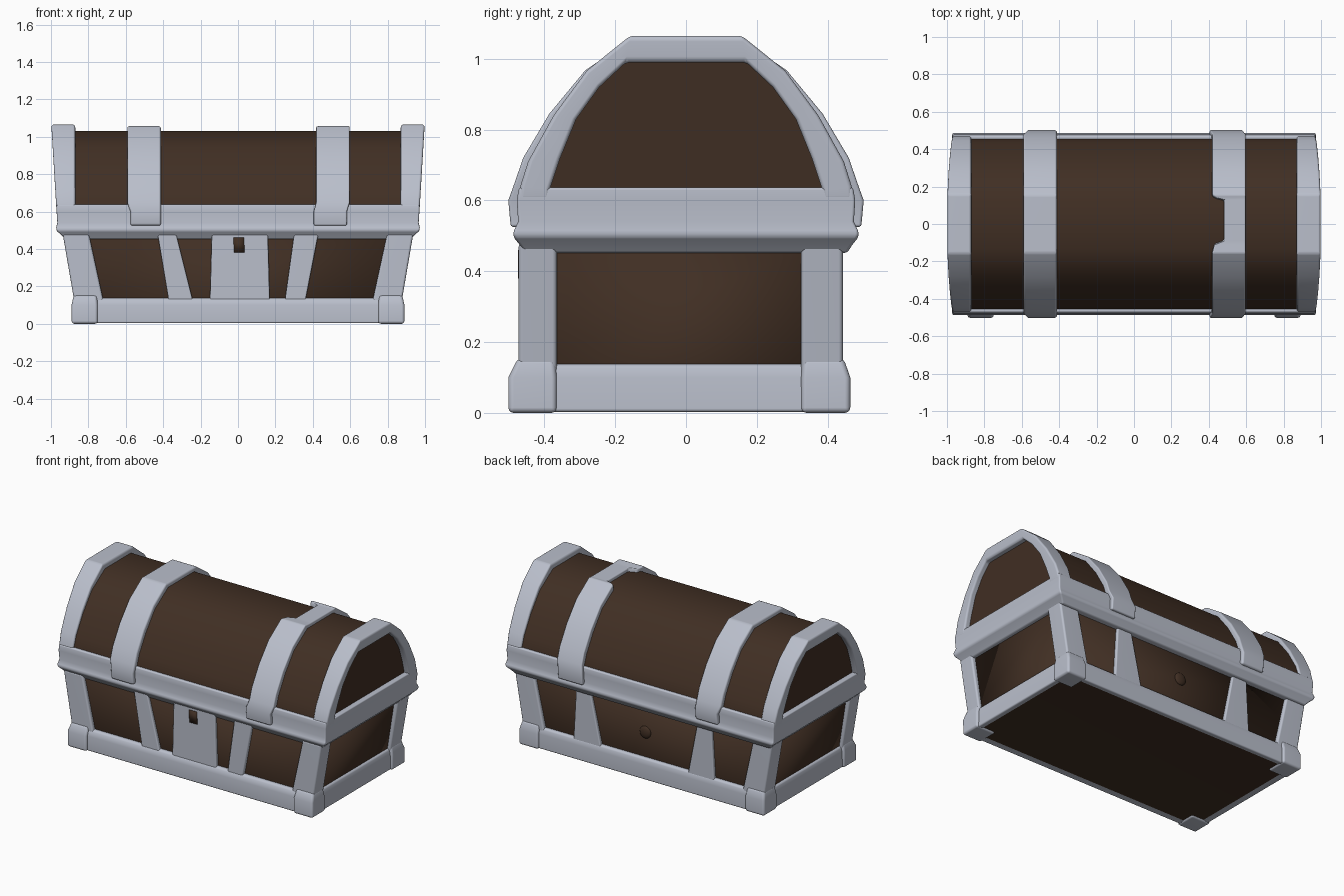
import bpy, bmesh
from mathutils import Matrix

if "Cube" in bpy.data.objects:
    bpy.data.objects.remove(bpy.data.objects["Cube"])


def material(name, rgb):
    m = bpy.data.materials.new(name)
    m.diffuse_color = (*rgb, 1)
    m.use_nodes = True
    m.node_tree.nodes["Principled BSDF"].inputs["Base Color"].default_value = m.diffuse_color
    return m


METAL = material("pale steel", (0.49, 0.52, 0.60))
WOOD = material("dark brown wood", (0.052, 0.028, 0.017))


def finish(name, bm, mats, bevel=0.012):
    bmesh.ops.recalc_face_normals(bm, faces=bm.faces)
    for f in bm.faces:
        f.smooth = True
    me = bpy.data.meshes.new(name)
    bm.to_mesh(me)
    bm.free()
    for m in mats:
        me.materials.append(m)
    ob = bpy.data.objects.new(name, me)
    bpy.context.collection.objects.link(ob)
    if bevel:
        b = ob.modifiers.new("soft edges", 'BEVEL')
        b.width, b.segments, b.limit_method = bevel, 3, 'ANGLE'
        b.angle_limit = 0.6
        ob.modifiers.new("clean shading", 'WEIGHTED_NORMAL')
    return ob


def skin(name, rings, mat, bevel=0.012, bottom=None):
    """Solid through a row of point rings, capped at both ends."""
    bm = bmesh.new()
    vs = [[bm.verts.new(p) for p in r] for r in rings]
    n = len(vs[0])
    for a, b in zip(vs, vs[1:]):
        for i in range(n):
            j = (i + 1) % n
            bm.faces.new((a[i], a[j], b[j], b[i]))
    first = bm.faces.new(vs[0])
    bm.faces.new(vs[-1])
    mats = [mat]
    if bottom:  # recessed panel under the base
        mats.append(bottom)
        bmesh.ops.recalc_face_normals(bm, faces=bm.faces)
        bmesh.ops.inset_region(bm, faces=[first], thickness=0.055, depth=0)
        first.material_index = 1
        for v in first.verts:
            v.co.z += 0.01
    return finish(name, bm, mats, bevel)


def stack(name, levels, mat, bevel=0.012, bottom=None):
    """Levels of (z, x0, x1, y0, y1)."""
    return skin(name, [[(a, c, z), (b, c, z), (b, d, z), (a, d, z)]
                       for z, a, b, c, d in levels], mat, bevel, bottom)


def mirrored(half):
    return half + [(-y, z) for y, z in reversed(half)]


# Lower box: wood core, steel base tray
stack("wood_body", [(0.05, -.85, .85, -.448, .418), (0.135, -.855, .855, -.448, .418),
                    (0.50, -.912, .912, -.452, .422)], WOOD, 0)
stack("base_tray", [(0, -.878, .878, -.487, .450), (0.10, -.876, .876, -.487, .450),
                    (0.138, -.866, .866, -.468, .438)], METAL, 0.012, WOOD)

# Corner posts and feet
for s, side in ((-1, "left"), (1, "right")):
    for y0, y1, face in ((-.473, -.365, "front"), (.325, .443, "back")):
        stack(f"{side}_{face}_corner_post",
              [(z, *sorted((s * a, s * b)), y0, y1)
               for z, a, b in ((.08, .715, .872), (.135, .722, .878), (.48, .797, .937))], METAL)
        f0, f1 = (-.502, -.365) if y0 < 0 else (.325, .464)
        g0, g1 = (-.475, -.37) if y0 < 0 else (.33, .445)
        stack(f"{side}_{face}_corner_foot",
              [(z, *sorted((s * a, s * b)), c, d)
               for z, a, b, c, d in ((0, .75, .89, f0, f1), (.10, .75, .89, f0, f1),
                                     (.155, .755, .878, g0, g1))], METAL, 0.015)

# Upright straps on the front and back walls: x range at the bottom and top
walls = [("front_left_strap", -1, -.37, -.24, -.43, -.33),
         ("front_right_strap", -1, .25, .36, .30, .43),
         ("lock_plate", -1, -.15, .17, -.14, .16),
         ("back_left_strap", 1, -.51, -.32, -.49, -.39),
         ("back_right_strap", 1, .31, .51, .39, .49)]
for name, s, a, b, c, d in walls:
    y0, y1 = (-.47, -.42) if s < 0 else (.39, .44)
    stack(name, [(.12, a, b, y0, y1), (.48, c, d, y0, y1)], METAL, 0.008)

# Keyhole and the round knob on the back
stack("keyhole", [(.38, -.02, .035, -.474, -.466), (.46, -.025, .032, -.474, -.466)], WOOD, 0)
bm = bmesh.new()
bmesh.ops.create_uvsphere(bm, u_segments=20, v_segments=10, radius=0.04,
                          matrix=Matrix.Translation((0, .42, .30)) @ Matrix.Diagonal((1, .4, 1, 1)))
finish("back_knob", bm, [WOOD], 0)

# Rim between box and lid
stack("rim", [(z, -x, x, -y, y) for z, x, y in
              ((.452, .925, .455), (.475, .945, .470), (.497, .970, .488), (.515, .972, .486),
               (.54, .966, .474), (.60, .970, .478), (.637, .970, .472))], METAL, 0.008)

# Lid
OUTER = mirrored([(.472, .60), (.468, .64), (.446, .71), (.374, .84), (.28, .967), (.158, 1.065)])
PANEL = mirrored([(.385, .60), (.385, .63), (.355, .72), (.31, .83), (.245, .92), (.17, .99)])


def end_x(z):
    return .972 + .06 * (z - .63)


planks = [(y * .972 if z < 1 else y * .85, .6 + (z - .6) * .925) for y, z in OUTER]
skin("lid_planks", [[(s * (end_x(z) - .035), y, z) for y, z in planks] for s in (-1, 1)], WOOD, 0.006)

# Lid end bands, framing the recessed end panels
for s, side in ((-1, "left"), (1, "right")):
    skin(f"{side}_lid_end_band",
         [[(s * .87, *o), (s * end_x(o[1]), *o), (s * end_x(i[1]), *i), (s * .87, *i)]
          for o, i in zip(OUTER, PANEL)], METAL, 0.012)

# Lid straps; the right one has a notch at the top
STRAP = mirrored([(.495, .525), (.502, .60), (.484, .65), (.46, .72), (.386, .845),
                  (.285, .967), (.155, 1.057)])


def strap_ring(x0, x1, y, z):
    iy, iz = y * .92, (.6 + (z - .6) * .88 if z > .6 else z)
    return [(x0, y, z), (x1, y, z), (x1, iy, iz), (x0, iy, iz)]


left = [strap_ring(-.575 if z < .62 else -.592, -.412, y, z) for y, z in STRAP]
right = [strap_ring(.405 if z < .62 else .418, .582 if z < .62 else .597, y, z) for y, z in STRAP]
right[7:7] = [strap_ring(x, .597, y, 1.053) for x, y in
              ((.44, .14), (.48, .13), (.48, -.09), (.43, -.11))]
skin("left_lid_strap", left, METAL)
skin("right_lid_strap", right, METAL, 0.008)
